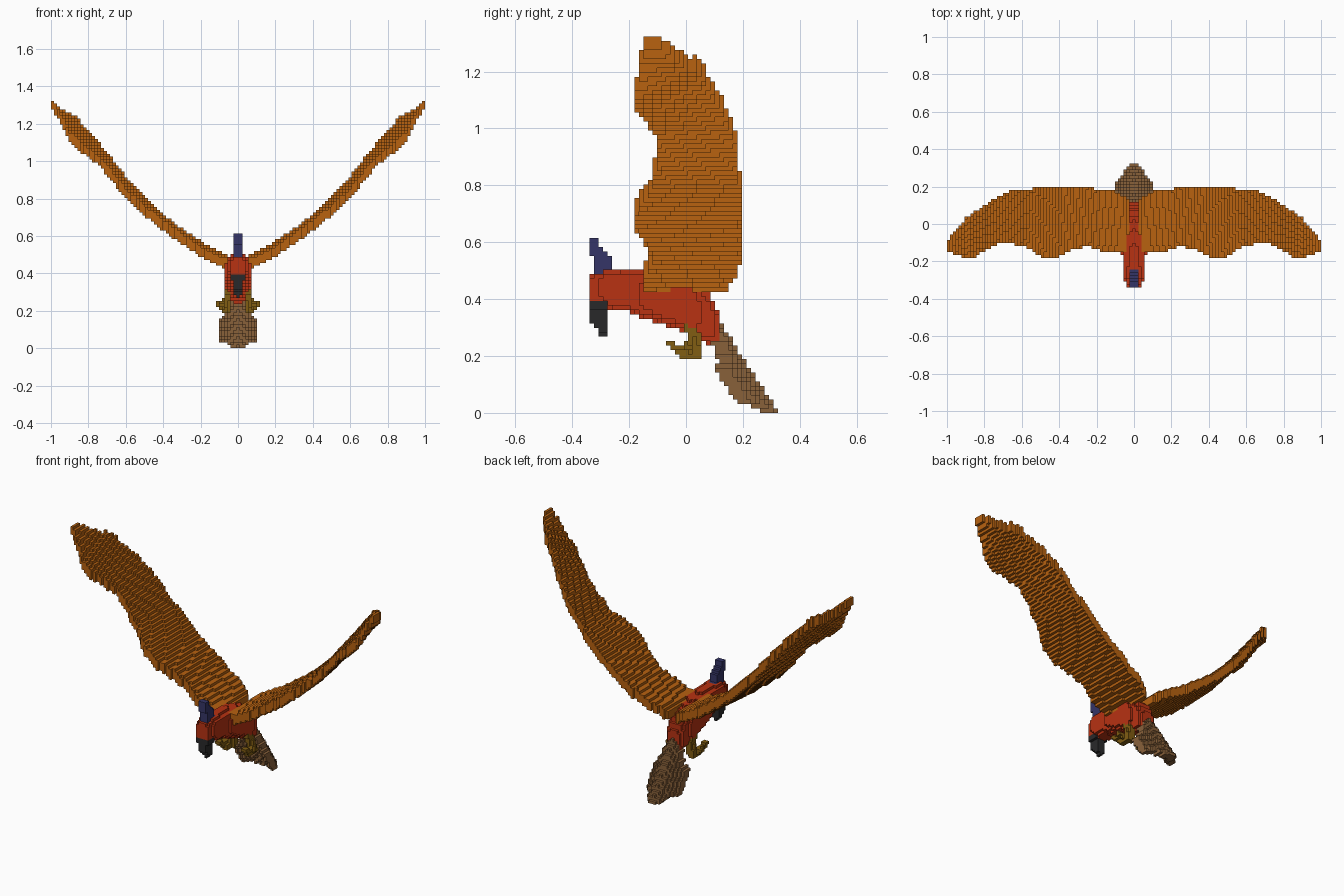
import bpy
import bmesh
from mathutils import Vector

if "Cube" in bpy.data.objects:
    bpy.data.objects.remove(bpy.data.objects["Cube"])

S = 2 / 127          # voxel size
NX, NY, NZ = 63, 21, 85


def lerp(table, t):
    """Piecewise linear lookup in [(t, value), ...]."""
    if t <= table[0][0]:
        return table[0][1]
    for (a, va), (b, vb) in zip(table, table[1:]):
        if t <= b:
            return va + (vb - va) * (t - a) / (b - a)
    return table[-1][1]


def near_path(p, path, r):
    """True when p lies within r of a polyline."""
    for a, b in zip(path, path[1:]):
        a, b = Vector(a), Vector(b)
        t = max(0, min(1, (p - a).dot(b - a) / (b - a).length_squared))
        if (p - a - (b - a) * t).length < r:
            return True
    return False


# Wing: plan outline (front and back edge) and height band along the span
W_BACK = [(.02, .125), (.06, .155), (.12, .185), (.36, .195), (.42, .2), (.52, .19), (.65, .185),
          (.73, .145), (.81, .09), (.89, .04), (.94, -.015), (.985, -.07), (1, -.1)]
W_FRONT = [(.02, -.13), (.06, -.155), (.165, -.145), (.25, -.12), (.33, -.135), (.41, -.18),
           (.49, -.175), (.59, -.12), (.7, -.095), (.78, -.135), (.86, -.18), (.95, -.17), (1, -.14)]
W_UP = [(.03, .475), (.06, .5), (.23, .59), (.39, .71), (.55, .86), (.765, 1.13),
        (.87, 1.245), (.96, 1.29), (1, 1.34)]
W_LOW = [(.03, .425), (.085, .43), (.2, .49), (.39, .62), (.58, .775), (.74, .97),
         (.86, 1.06), (.9, 1.1), (.96, 1.22), (1, 1.29)]


def wing(x, y, z):
    if x < .028:
        return False
    f, b = lerp(W_FRONT, x), lerp(W_BACK, x)
    if not f <= y <= b:
        return False
    lo, up = lerp(W_LOW, x), lerp(W_UP, x)
    t = min(.058, up - lo)
    base = lo + (up - lo - t) * (y - f) / (b - f)
    return base <= z <= base + t


# Body: top, bottom and half width along y
B_TOP = [(-.34, .48), (-.28, .505), (-.13, .5), (0, .475), (.085, .425), (.12, .33)]
B_LOW = [(-.34, .385), (-.28, .375), (-.25, .355), (-.2, .355), (-.14, .33), (-.05, .3),
         (.05, .26), (.08, .24), (.12, .24)]
B_WID = [(-.34, .035), (-.28, .058), (-.2, .058), (-.1, .074), (.02, .074), (.08, .055), (.115, .045)]


def body(x, y, z):
    if y > .112:
        return False
    t, b = lerp(B_TOP, y), lerp(B_LOW, y)
    v = (z - (t + b) / 2) / ((t - b) / 2)
    return (x / lerp(B_WID, y)) ** 2 + abs(v) ** 3.5 <= 1


def crest(x, y, z):
    if not .485 < z < .622 or x > .024:
        return False
    return (lerp([(.48, -.32), (.55, -.325), (.56, -.338)], z) <= y
            <= lerp([(.48, -.25), (.54, -.255), (.57, -.28), (.58, -.303)], z))


def beak(x, y, z):
    if not .272 < z < .388 or x > lerp([(.28, .014), (.31, .024), (.36, .032)], z):
        return False
    return (lerp([(.275, -.305), (.3, -.32), (.32, -.338)], z) <= y
            <= lerp([(.285, -.272), (.3, -.28), (.33, -.27)], z))


LEG = [(.05, 0, .32), (.055, .02, .28), (.06, .035, .26), (.065, .035, .205), (.07, 0, .205)]
TOES = [[(.07, .0, .205), (.085, -.025, .225), (.085, -.055, .24)],
        [(.07, .02, .215), (.11, .0, .235)]]


def leg(x, y, z):
    if not .15 < z < .34:
        return False
    p = Vector((x, y, z))
    return near_path(p, LEG, .021) or any(near_path(p, t, .015) for t in TOES)


# Tail: drooping fan with its edges bent under
T_WID = [(0, .035), (.025, .05), (.032, .1), (.05, .109), (.13, .109), (.16, .092),
         (.2, .066), (.24, .05), (.33, .035)]


def tail(x, y, z):
    if z > .33 or x > lerp(T_WID, z):
        return False
    back = .118 + (.32 - z) * .66 - .085 * (x / .105) ** 1.5
    return max(back - .055, .085) <= y <= back


def material(name, rgb):
    m = bpy.data.materials.new(name)
    m.diffuse_color = (*rgb, 1)
    m.use_nodes = True
    m.node_tree.nodes["Principled BSDF"].inputs["Base Color"].default_value = m.diffuse_color
    return m


orange = material("orange", (.48, .122, .005))
red = material("red", (.48, .032, .006))
blue = material("navy", (.035, .035, .135))
black = material("charcoal", (.022, .022, .023))
gold = material("gold", (.22, .11, .006))
brown = material("brown", (.25, .12, .042))

# Parts in order of priority: name, shape, material, side (0 = both)
PARTS = [("crest", crest, blue, 0), ("beak", beak, black, 0),
         ("right_wing", wing, orange, 1), ("left_wing", wing, orange, -1),
         ("body", body, red, 0), ("right_leg", leg, gold, 1),
         ("left_leg", leg, gold, -1), ("tail", tail, brown, 0)]

# Fill the voxel grid
grid = {}
for i in range(-NX, NX + 1):
    for j in range(-NY, NY + 1):
        for k in range(NZ):
            x, y, z = abs(i) * S, j * S, (k + .5) * S
            for n, (_, shape, _, side) in enumerate(PARTS):
                if side * i >= 0 and shape(x, y, z):
                    grid[i, j, k] = n
                    break

# Outward faces of a cube: direction and the four corner offsets
DIRS = []
for axis in range(3):
    for sign in (-1, 1):
        d = [0, 0, 0]
        d[axis] = sign
        corners = []
        for u, v in ((0, 0), (1, 0), (1, 1), (0, 1))[::sign]:
            c = [0, 0, 0]
            c[axis] = (sign + 1) // 2
            c[(axis + 1) % 3], c[(axis + 2) % 3] = u, v
            corners.append(c)
        DIRS.append((d, corners))

# One mesh per part, built from its exposed voxel faces
for n, (name, _, mat, _) in enumerate(PARTS):
    bm = bmesh.new()
    verts = {}
    for (i, j, k), owner in grid.items():
        if owner != n:
            continue
        for d, corners in DIRS:
            if (i + d[0], j + d[1], k + d[2]) in grid:
                continue
            quad = []
            for c in corners:
                key = (i + c[0], j + c[1], k + c[2])
                if key not in verts:
                    verts[key] = bm.verts.new(((key[0] - .5) * S, (key[1] - .5) * S, key[2] * S))
                quad.append(verts[key])
            bm.faces.new(quad)
    mesh = bpy.data.meshes.new(name)
    bm.to_mesh(mesh)
    bm.free()
    mesh.materials.append(mat)
    bpy.context.collection.objects.link(bpy.data.objects.new(name, mesh))
